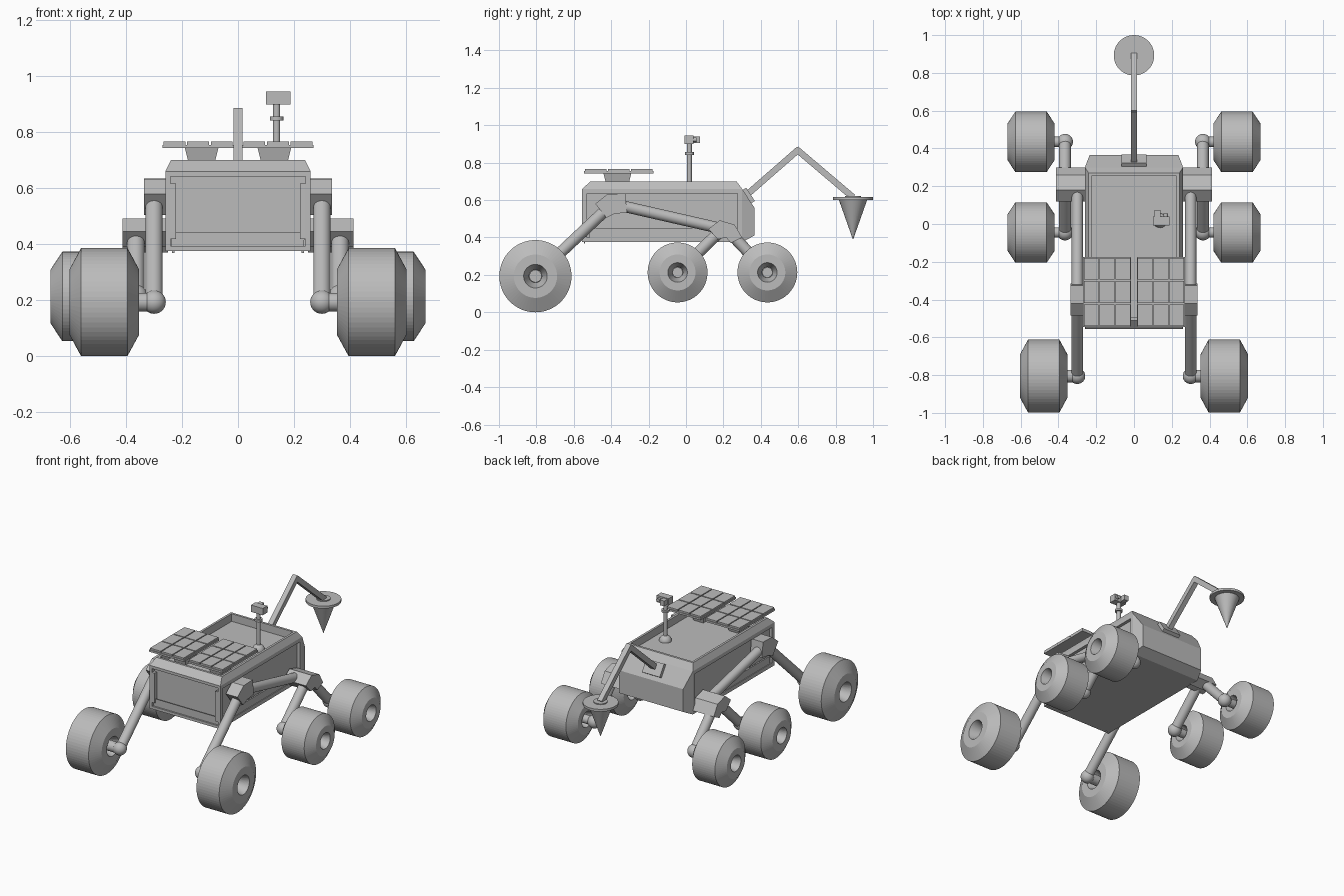
import bpy, bmesh, math
from mathutils import Vector, Matrix

cube = bpy.data.objects.get("Cube")
if cube:
    bpy.data.objects.remove(cube, do_unlink=True)

grey = bpy.data.materials.new("light grey")
grey.use_nodes = True
grey.diffuse_color = (0.5, 0.5, 0.5, 1)
grey.node_tree.nodes["Principled BSDF"].inputs["Base Color"].default_value = (0.5, 0.5, 0.5, 1)


def finish(name, bm, smooth=False):
    bmesh.ops.recalc_face_normals(bm, faces=bm.faces)
    mesh = bpy.data.meshes.new(name)
    bm.to_mesh(mesh)
    bm.free()
    mesh.materials.append(grey)
    ob = bpy.data.objects.new(name, mesh)
    bpy.context.collection.objects.link(ob)
    if smooth:
        bpy.ops.object.select_all(action='DESELECT')
        ob.select_set(True)
        bpy.context.view_layer.objects.active = ob
        bpy.ops.object.shade_smooth_by_angle(angle=math.radians(35))
    return ob


def add_box(bm, lo, hi):
    lo, hi = Vector(lo), Vector(hi)
    m = Matrix.Translation((lo + hi) / 2) @ Matrix.Diagonal((*(hi - lo), 1))
    bmesh.ops.create_cube(bm, size=1, matrix=m)


def box(name, lo, hi):
    bm = bmesh.new()
    add_box(bm, lo, hi)
    return finish(name, bm)


def rod(name, a, b, r1, r2=None, segments=32, twist=0, smooth=True):
    # cylinder, cone or square bar running from a to b
    a, b = Vector(a), Vector(b)
    d = b - a
    m = (Matrix.Translation((a + b) / 2) @ d.to_track_quat('Z', 'Y').to_matrix().to_4x4()
         @ Matrix.Rotation(twist, 4, 'Z'))
    bm = bmesh.new()
    bmesh.ops.create_cone(bm, cap_ends=True, segments=segments, radius1=r1,
                          radius2=r1 if r2 is None else r2, depth=d.length, matrix=m)
    return finish(name, bm, smooth)


def ball(name, c, r):
    bm = bmesh.new()
    bmesh.ops.create_uvsphere(bm, u_segments=32, v_segments=16, radius=r,
                              matrix=Matrix.Translation(c))
    return finish(name, bm, True)


def hull(name, pts):
    bm = bmesh.new()
    for p in pts:
        bm.verts.new(p)
    bmesh.ops.convex_hull(bm, input=bm.verts)
    bmesh.ops.dissolve_limit(bm, angle_limit=0.01, verts=bm.verts, edges=bm.edges)
    return finish(name, bm)


def prism(name, outline, x0, x1):
    # side outline (y, z) extruded across x
    bm = bmesh.new()
    face = bm.faces.new([bm.verts.new((x0, y, z)) for y, z in outline])
    out = bmesh.ops.extrude_face_region(bm, geom=[face])["geom"]
    bmesh.ops.translate(bm, vec=(x1 - x0, 0, 0),
                        verts=[v for v in out if isinstance(v, bmesh.types.BMVert)])
    return finish(name, bm)


def wheel(name, x, y, z, r, s):
    # closed half profile (offset, radius) spun about the axle
    k = r / 0.193
    half = [(0.045, 0.034 * k), (0.125, 0.063 * k), (0.125, 0.6 * r), (0.083, r)]
    profile = half + [(-a, b) for a, b in reversed(half)]
    bm = bmesh.new()
    vs = [bm.verts.new((x + s * a, y, z + b)) for a, b in profile]
    es = [bm.edges.new((vs[i], vs[(i + 1) % len(vs)])) for i in range(len(vs))]
    bmesh.ops.spin(bm, geom=vs + es, cent=(x, y, z), axis=(1, 0, 0),
                   angle=math.tau, steps=64, use_duplicate=False)
    bmesh.ops.remove_doubles(bm, verts=bm.verts, dist=0.0001)
    finish(name, bm)


# Body: chamfered hull with sunk side panels, end panel and top tray
pts = []
for s in (-1, 1):
    pts += [(s * 0.26, -0.555, 0.375), (s * 0.26, -0.555, 0.66), (s * 0.24, -0.51, 0.7),
            (s * 0.24, 0.27, 0.7), (s * 0.26, 0.3, 0.66), (s * 0.26, 0.3, 0.375),
            (s * 0.235, 0.365, 0.41), (s * 0.235, 0.365, 0.56)]
body = hull("body", pts)
bm = bmesh.new()
bm.from_mesh(body.data)
bm.normal_update()


def sink(direction, width, depth):
    faces = [f for f in bm.faces if f.normal.dot(Vector(direction)) > 0.99]
    bmesh.ops.inset_region(bm, faces=faces, thickness=width, depth=0, use_even_offset=True)
    bmesh.ops.inset_region(bm, faces=faces, thickness=0.0005, depth=-depth)


sink((0, -1, 0), 0.018, 0.025)
sink((1, 0, 0), 0.025, 0.02)
sink((-1, 0, 0), 0.025, 0.02)
sink((0, 0, 1), 0.015, 0.05)
bm.to_mesh(body.data)
bm.free()

# Wheels and rocker suspension on both sides
for s, side in ((1, "left"), (-1, "right")):
    rear_hinge = (s * 0.3, -0.37, 0.575)
    bogie_hinge = (s * 0.3, 0.2, 0.445)
    legs = (("front", 0.3, -0.805, 0.193, 0.193, 0.478, (s * 0.3, -0.41, 0.565)),
            ("middle", 0.365, -0.045, 0.213, 0.16, 0.545, (s * 0.365, 0.18, 0.43)),
            ("back", 0.365, 0.435, 0.213, 0.16, 0.545, (s * 0.365, 0.23, 0.43)))
    for part, ax, y, z, r, wx, top in legs:
        name = side + "_" + part
        ankle = (s * ax, y, z)
        wheel(name + "_wheel", s * wx, y, z, r, s)
        rod(name + "_axle", ankle, (s * (wx + 0.05), y, z), 0.033 * r / 0.193)
        ball(name + "_ankle", ankle, 0.042)
        rod(name + "_leg", ankle, top, 0.031)
    rod(side + "_rocker_arm", rear_hinge, bogie_hinge, 0.03)
    prism(side + "_rocker_joint",
          [(-0.485, 0.58), (-0.42, 0.632), (-0.325, 0.635), (-0.315, 0.535),
           (-0.385, 0.525), (-0.425, 0.505)], s * 0.25, s * 0.336)
    prism(side + "_bogie_joint",
          [(0.12, 0.445), (0.18, 0.492), (0.26, 0.468), (0.3, 0.4),
           (0.24, 0.37), (0.215, 0.4), (0.17, 0.39)], s * 0.25, s * 0.413)

# Solar panels: tapered support, base plate and tile grid
for s, side in ((1, "left"), (-1, "right")):
    cx = s * 0.13
    hull(side + "_panel_support",
         [(cx + i * w, -0.367 + j * d, z) for i in (-1, 1) for j in (-1, 1)
          for w, d, z in ((0.06, 0.075, 0.745), (0.035, 0.05, 0.645))])
    bm = bmesh.new()
    x0 = 0.015 if s > 0 else -0.27
    add_box(bm, (x0, -0.545, 0.743), (x0 + 0.255, -0.175, 0.755))
    for i in range(3):
        for j in range(3):
            x, y = x0 + 0.004 + i * 0.0845, -0.541 + j * 0.123
            add_box(bm, (x, y, 0.754), (x + 0.078, y + 0.116, 0.766))
    finish(side + "_solar_panel", bm)

# Camera mast
mx, my = 0.138, 0.018
ball("mast_base", (mx, my, 0.65), 0.038)
rod("mast_pole", (mx, my, 0.65), (mx, my, 0.91), 0.013)
rod("mast_collar", (mx, my, 0.842), (mx, my, 0.856), 0.024)
box("camera_head", (0.1, -0.008, 0.9), (0.187, 0.04, 0.945))
box("camera_lens_large", (0.108, 0.035, 0.905), (0.14, 0.074, 0.94))
rod("camera_lens_small", (0.168, 0.035, 0.923), (0.168, 0.055, 0.923), 0.012)

# Tool arm: mount on the sloped face, two square bars, disc and cone
mount = box("arm_mount", (-0.065, -0.042, -0.012), (0.065, 0.042, 0.012))
mount.location = (0, 0.335, 0.624)
mount.rotation_euler = (-math.atan2(0.1, 0.065), 0, 0)
elbow = (0, 0.597, 0.866)
rod("arm_lower", (0, 0.31, 0.615), (0, 0.605, 0.873), 0.024, segments=4, twist=math.pi / 4, smooth=False)
rod("arm_upper", (0, 0.589, 0.873), (0, 0.893, 0.615), 0.024, segments=4, twist=math.pi / 4, smooth=False)
rod("tool_disc", (0, 0.893, 0.6), (0, 0.893, 0.616), 0.107, segments=48)
rod("tool_hub", (0, 0.893, 0.612), (0, 0.893, 0.622), 0.042)
rod("tool_cone", (0, 0.893, 0.39), (0, 0.893, 0.602), 0.001, 0.076)
